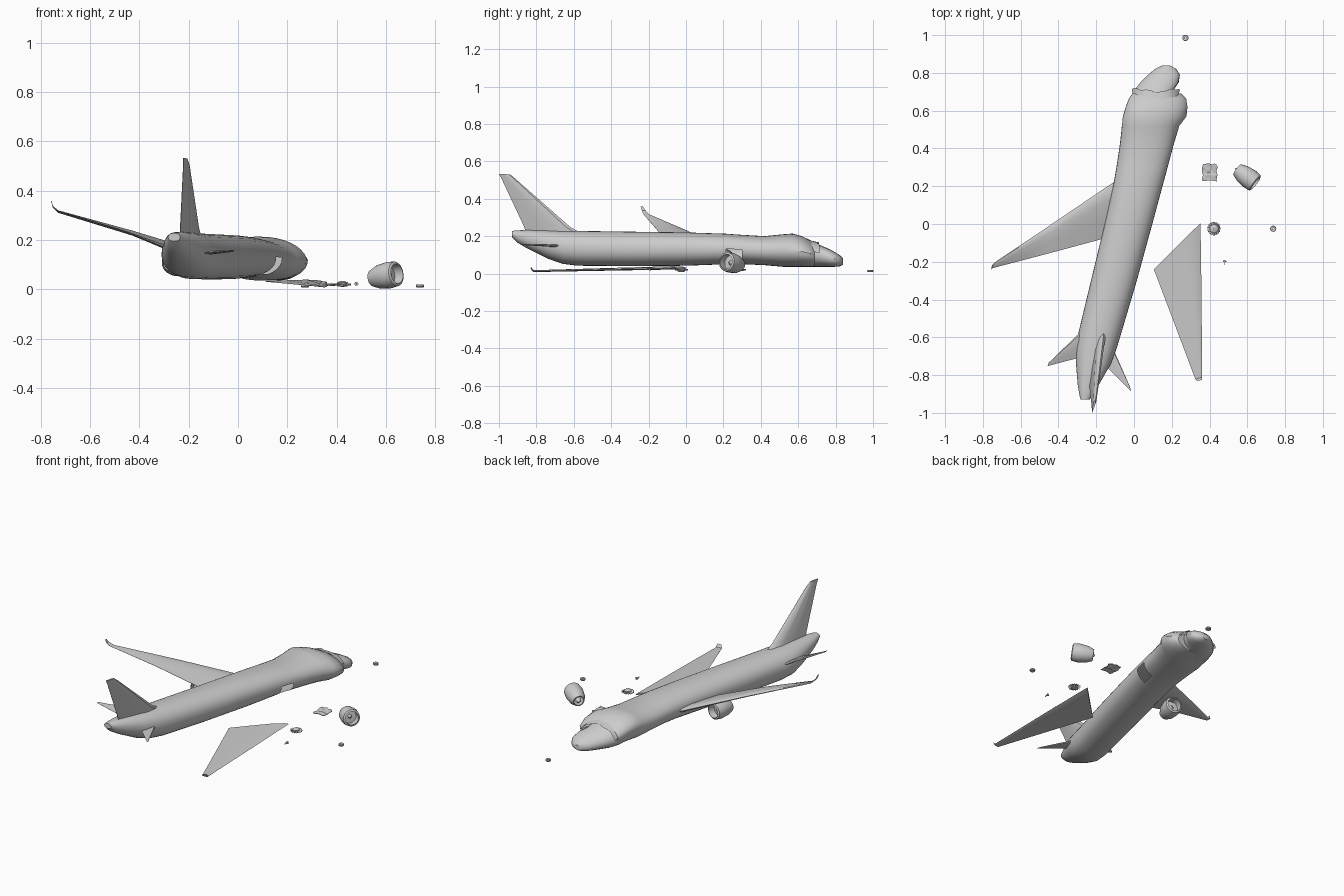
import bpy, bmesh, math, random
from mathutils import Vector, Matrix

if "Cube" in bpy.data.objects:
    bpy.data.objects.remove(bpy.data.objects["Cube"])
random.seed(4)


def finish(name, bm, smooth=35):
    bmesh.ops.recalc_face_normals(bm, faces=bm.faces)
    me = bpy.data.meshes.new(name)
    bm.to_mesh(me)
    bm.free()
    ob = bpy.data.objects.new(name, me)
    bpy.context.collection.objects.link(ob)
    bpy.ops.object.select_all(action='DESELECT')
    ob.select_set(True)
    bpy.context.view_layer.objects.active = ob
    bpy.ops.object.shade_smooth_by_angle(angle=math.radians(smooth))
    return ob


def bridge(bm, rings, closed=False):
    """Skin a list of vertex rings; returns faces as rows."""
    n, rows = len(rings[0]), []
    pairs = list(zip(rings, rings[1:])) + ([(rings[-1], rings[0])] if closed else [])
    for a, b in pairs:
        rows.append([bm.faces.new((a[i], a[(i + 1) % n], b[(i + 1) % n], b[i])) for i in range(n)])
    return rows


def loft(name, sections, n=32, hole=None, power=2.2):
    """Sections are y, left x, right x, bottom z, top z, lean of the top."""
    bm = bmesh.new()
    rings = []
    for y, l, r, b, t, lean in sections:
        ring = []
        for i in range(n):
            a = 2 * math.pi * i / n
            c, s = math.cos(a), math.sin(a)
            c = math.copysign(abs(c) ** (2 / power), c)
            s = math.copysign(abs(s) ** (2 / power), s)
            ring.append(bm.verts.new(((l + r) / 2 + c * (r - l) / 2 + lean * max(s, 0),
                                      y, (b + t) / 2 + s * (t - b) / 2)))
        rings.append(ring)
    rows = bridge(bm, rings)
    bm.faces.new(rings[0])
    bm.faces.new(rings[-1])
    if hole:
        row, first, last = hole
        bmesh.ops.delete(bm, geom=rows[row][first:last], context='FACES')
    return finish(name, bm)


def lathe(name, profile, loc, axis, n=24):
    """Closed profile of (radius, distance) turned around an axis."""
    bm = bmesh.new()
    rings = [[bm.verts.new((r * math.cos(2 * math.pi * i / n), r * math.sin(2 * math.pi * i / n), d))
              for i in range(n)] for r, d in profile]
    bridge(bm, rings, closed=True)
    turn = Vector(axis).to_track_quat('Z', 'Y').to_matrix().to_4x4()
    bm.transform(Matrix.Translation(loc) @ turn)
    return finish(name, bm)


def foil(name, stations, up=(0, 0, 1)):
    """Aerofoil stations: leading point, trailing point, thickness."""
    bm = bmesh.new()
    rings, up = [], Vector(up)
    shape = [(0, 0), (.08, .35), (.3, .5), (.65, .3), (1, .03), (1, -.03), (.65, -.3), (.3, -.5), (.08, -.35)]
    for lead, trail, thick in stations:
        p, q = Vector(lead), Vector(trail)
        rings.append([bm.verts.new(p.lerp(q, u) + up * (thick * v)) for u, v in shape])
    bridge(bm, rings)
    bm.faces.new(rings[0])
    bm.faces.new(rings[-1])
    return finish(name, bm)


# Bent fuselage with a hole torn in the right side
loft("fuselage", [
    (-.93, -.283, -.235, .195, .228, 0), (-.90, -.29, -.215, .165, .231, 0),
    (-.85, -.298, -.185, .135, .233, 0), (-.74, -.307, -.122, .08, .232, 0),
    (-.66, -.31, -.092, .052, .23, 0), (-.58, -.295, -.068, .042, .228, 0),
    (-.3, -.228, .015, .04, .224, 0), (0, -.155, .097, .042, .22, 0),
    (.215, -.108, .155, .05, .213, 0), (.3, -.093, .178, .05, .207, 0),
    (.42, -.075, .21, .045, .2, 0), (.52, -.064, .24, .036, .21, -.01),
    (.57, -.055, .278, .036, .214, -.03), (.62, -.04, .283, .036, .2, -.03),
    (.665, -.022, .276, .036, .178, -.03), (.69, -.005, .25, .038, .15, -.03)],
    hole=(8, 27, 32))

# Crushed nose
loft("crushed_nose", [
    (.6, -.03, .2, .04, .19, -.01), (.66, -.022, .2, .036, .18, 0), (.71, .003, .21, .036, .155, .01),
    (.75, .035, .237, .036, .138, .005), (.79, .075, .243, .036, .118, 0),
    (.82, .11, .225, .038, .1, 0), (.84, .15, .19, .048, .08, 0)], n=20)

# Torn skin rim between nose and body
rim = bmesh.new()
arc = []
for i in range(13):
    a = math.radians(20 + 140 * i / 12)
    row = []
    for scale, y in ((1.0, .655), (1.03, .70)):
        row.append(rim.verts.new((.115 + .13 * scale * math.cos(a),
                                  y + .02 * abs(math.cos(a)) + random.uniform(-.006, .006),
                                  .09 + .09 * scale * math.sin(a) - (y - .655) * .3)))
    arc.append(row)
for p, q in zip(arc, arc[1:]):
    rim.faces.new((p[0], q[0], q[1], p[1]))
finish("torn_rim", rim)

# Attached wing with winglet
foil("left_wing", [
    ((-.04, .26, .105), (-.1, -.06, .11), .036), ((-.11, .22, .13), (-.17, -.08, .135), .032),
    ((-.42, .01, .226), (-.46, -.158, .237), .02), ((-.725, -.195, .313), (-.735, -.23, .32), .01),
    ((-.75, -.215, .335), (-.752, -.235, .335), .007), ((-.755, -.23, .358), (-.757, -.243, .358), .004)])

# Tail surfaces
foil("left_stabilizer", [((-.25, -.54, .155), (-.26, -.7, .155), .02),
                         ((-.452, -.735, .232), (-.458, -.752, .235), .008)])
foil("right_stabilizer", [((-.15, -.57, .145), (-.17, -.73, .145), .018),
                          ((-.022, -.86, .155), (-.016, -.885, .158), .007)])
foil("tail_fin", [((-.158, -.56, .215), (-.236, -.85, .2), .045),
                  ((-.165, -.62, .25), (-.234, -.865, .25), .036),
                  ((-.2, -.91, .505), (-.222, -.985, .505), .016),
                  ((-.207, -.94, .53), (-.222, -1.0, .533), .01)], up=(1, -.25, 0))

# Broken wing lying on the ground
foil("detached_wing", [
    ((.352, .005, .03), (.105, -.24, .032), .018), ((.358, -.4, .022), (.215, -.53, .022), .014),
    ((.36, -.81, .013), (.325, -.822, .013), .01), ((.36, -.825, .03), (.335, -.832, .03), .006)])

# Engines: hollow nacelle, fan and pylon
shell = [(.040, -.06), (.05, -.055), (.054, -.02), (.048, .03), (.034, .065), (.028, .065), (.03, .04), (.04, -.02)]
spots = (("left", (-.255, .015, .108), (-.25, -1, 0)), ("detached", (.597, .25, .055), (-.8, .6, -.15)))
for side, loc, axis in spots:
    if side == "left":
        axis = (-.25, -1, 0)
    lathe(side + "_engine", shell, loc, axis)
    lathe(side + "_engine_fan", [(.001, -.035), (.012, -.02), (.042, -.018), (.042, -.012), (.001, -.012)], loc, axis)
    lathe(side + "_engine_cone", [(.001, .01), (.022, .01), (.016, .06), (.003, .075)], loc, axis)
foil("engine_pylon", [((-.245, .07, .145), (-.27, -.03, .145), .014),
                      ((-.25, .05, .18), (-.27, -.04, .18), .014)], up=(1, -.25, 0))

# Loose fan with blades
lathe("loose_fan_hub", [(.001, .01), (.02, .012), (.022, .028), (.008, .034), (.001, .034)], (.423, -.025, 0), (0, 0, 1), 16)
blades = bmesh.new()
for k in range(16):
    m = (Matrix.Translation((.423, -.025, .02)) @ Matrix.Rotation(k * math.tau / 16, 4, 'Z')
         @ Matrix.Translation((.024, 0, 0)) @ Matrix.Rotation(.6, 4, 'X') @ Matrix.Diagonal((.022, .011, .003, 1)))
    bmesh.ops.create_cube(blades, size=1, matrix=m)
finish("loose_fan_blades", blades)

# Crumpled skin panel
panel = bmesh.new()
bmesh.ops.create_grid(panel, x_segments=6, y_segments=6, size=.5,
                      matrix=Matrix.Translation((.402, .272, .02)) @ Matrix.Diagonal((.078, .09, 1, 1)))
for v in panel.verts:
    v.co += Vector([random.uniform(-.004, .004) for _ in range(3)])
bmesh.ops.solidify(panel, geom=panel.faces[:], thickness=.003)
finish("torn_panel", panel, 15)

# Loose wheels
for name, x, y in (("loose_wheel_side", .737, -.025), ("loose_wheel_front", .272, .985)):
    lathe(name, [(.004, .01), (.009, .008), (.014, .008), (.0165, .011), (.0165, .017), (.014, .02), (.009, .02), (.004, .018)],
          (x, y, 0), (0, 0, 1), 16)

# Landing gear strut
strut = bmesh.new()
for size, off in (((.004, .026, .004), (0, 0, 0)), ((.018, .004, .004), (0, .006, 0)), ((.01, .004, .014), (0, .012, 0))):
    bmesh.ops.create_cube(strut, size=1, matrix=Matrix.Translation(Vector((.48, -.205, .022)) + Vector(off))
                          @ Matrix.Diagonal((*size, 1)))
finish("gear_strut", strut)
